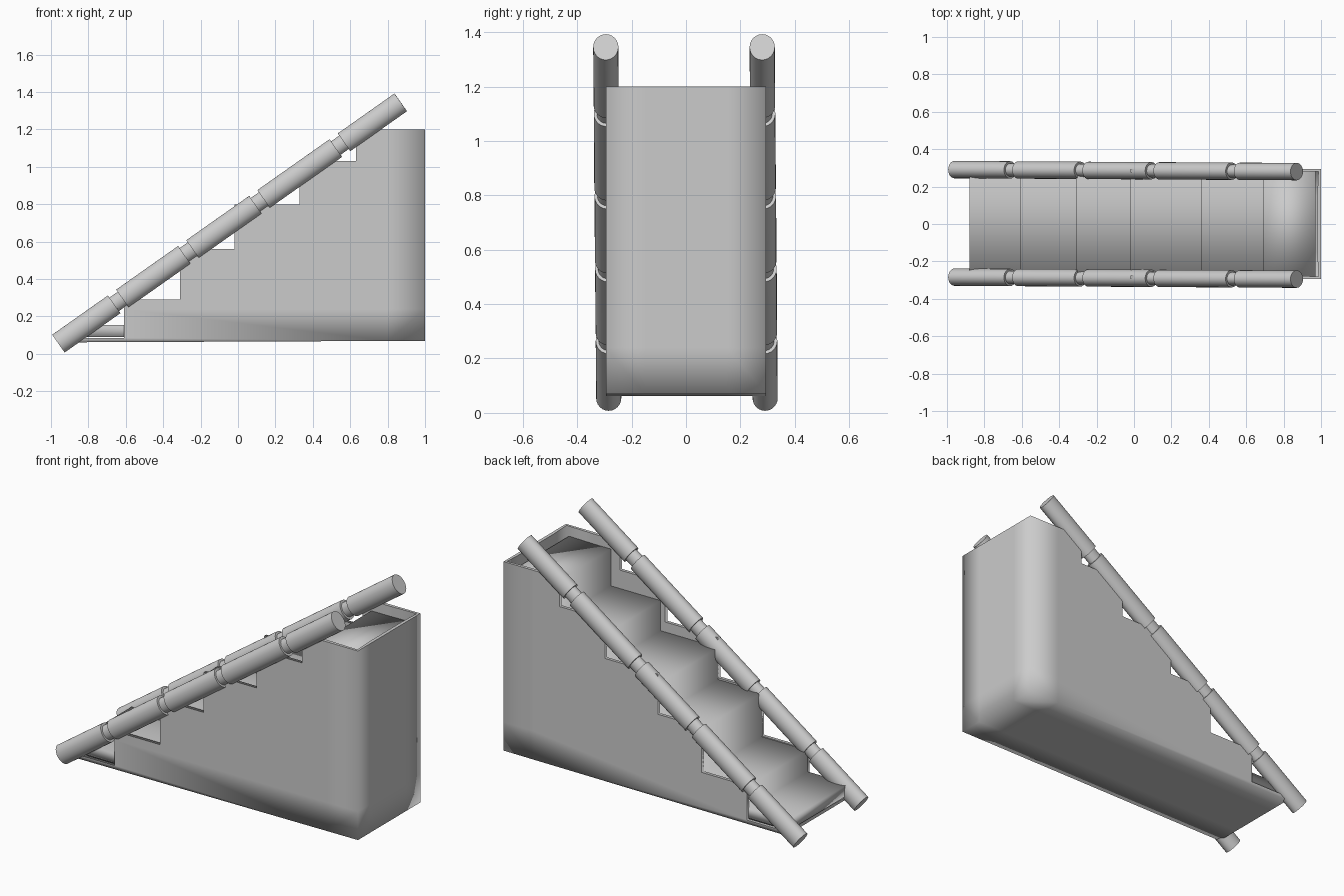
import bpy, bmesh
from mathutils import Vector, Matrix

cube = bpy.data.objects.get("Cube")
if cube:
    bpy.data.objects.remove(cube, do_unlink=True)

grey = bpy.data.materials.new("stone_grey")
grey.use_nodes = True
COLOUR = (0.6, 0.6, 0.6, 1)
grey.diffuse_color = COLOUR
grey.node_tree.nodes["Principled BSDF"].inputs["Base Color"].default_value = COLOUR


def finish(name, bm):
    """Turn a bmesh into a smooth-shaded grey object."""
    bmesh.ops.recalc_face_normals(bm, faces=bm.faces)
    for f in bm.faces:
        f.smooth = True
    mesh = bpy.data.meshes.new(name)
    bm.to_mesh(mesh)
    bm.free()
    mesh.materials.append(grey)
    obj = bpy.data.objects.new(name, mesh)
    bpy.context.collection.objects.link(obj)
    return obj


def extrude_profile(profile, half_width):
    """Closed side profile (x, z) extruded across y."""
    bm = bmesh.new()
    face = bm.faces.new([bm.verts.new((x, -half_width, z)) for x, z in profile])
    out = bmesh.ops.extrude_face_region(bm, geom=[face], use_keep_orig=True)
    verts = [v for v in out["geom"] if isinstance(v, bmesh.types.BMVert)]
    bmesh.ops.translate(bm, vec=(0, 2 * half_width, 0), verts=verts)
    return bm


def stair_points(start, edges, levels):
    """Stepped outline: each riser x climbs to the matching level."""
    pts, z = [], start
    for x, level in zip(edges, levels):
        pts += [(x, z), (x, level)]
        z = level
    return pts


# Treads and risers
stairs = stair_points(0.09, [-0.88, -0.61, -0.31, -0.02, 0.36, 0.69],
                      [0.155, 0.285, 0.55, 0.74, 0.92, 1.14])
stairs += [(0.97, 1.14), (0.97, 0.09)]
finish("stair_treads", extrude_profile(stairs, 0.28))

# Outer casing: sides, back and floor, left open over the steps
casing = [(-0.87, 0.062)]
casing += stair_points(0.085, [-0.61, -0.31, -0.02, 0.33, 0.63],
                       [0.29, 0.56, 0.8, 1.03, 1.2])
casing.insert(1, (-0.87, 0.085))
casing += [(1.0, 1.2), (1.0, 0.07)]
bm = extrude_profile(casing, 0.295)
bm.normal_update()
bmesh.ops.recalc_face_normals(bm, faces=bm.faces)
opening = [f for f in bm.faces if abs(f.normal.y) < 0.5
           and f.normal.z > -0.5 and f.normal.x < 0.5]
bmesh.ops.delete(bm, geom=opening, context='FACES')
# Inner loops keep the rounded shading close to the edges
for co, no in (((0.8, 0, 0), (1, 0, 0)), ((0, 0, 0.24), (0, 0, 1)),
               ((0, 0.15, 0), (0, 1, 0)), ((0, -0.15, 0), (0, 1, 0))):
    geom = bm.verts[:] + bm.edges[:] + bm.faces[:]
    bmesh.ops.bisect_plane(bm, geom=geom, plane_co=co, plane_no=no)
for e in bm.edges:
    e.smooth = not e.is_boundary
case = finish("stair_casing", bm)
wall = case.modifiers.new("Thickness", 'SOLIDIFY')
wall.thickness = 0.02
wall.offset = -1


# Handrails: five log sections joined by narrower necks
def add_log(bm, a, b, radius):
    axis = b - a
    turn = axis.to_track_quat('Z', 'Y').to_matrix().to_4x4()
    # flatten the section slightly across y
    flat = Matrix.Diagonal((1, 0.8, 1, 1))
    flat.translation = Vector((0, (a.y + b.y) * 0.1, 0))
    bmesh.ops.create_cone(bm, cap_ends=True, segments=24, radius1=radius,
                          radius2=radius, depth=axis.length,
                          matrix=flat @ Matrix.Translation((a + b) / 2) @ turn)


joints = [-0.96, -0.64, -0.265, 0.115, 0.545, 0.87]
GAP = 0.022
for side, y_low, y_high in (("right", -0.284, -0.295), ("left", 0.291, 0.28)):
    low, high = Vector((-0.96, y_low, 0.055)), Vector((0.87, y_high, 1.345))

    def at(x):
        return low.lerp(high, (x - low.x) / (high.x - low.x))

    bm = bmesh.new()
    for i, (x0, x1) in enumerate(zip(joints, joints[1:])):
        first, last = i == 0, i == len(joints) - 2
        add_log(bm, at(x0 + (0 if first else GAP)),
                at(x1 - (0 if last else GAP)), 0.058)
        if not last:
            add_log(bm, at(x1 - 2 * GAP), at(x1 + 2 * GAP), 0.044)
    for e in bm.edges:
        e.smooth = e.calc_face_angle(0) < 0.7
    finish(side + "_handrail", bm)
